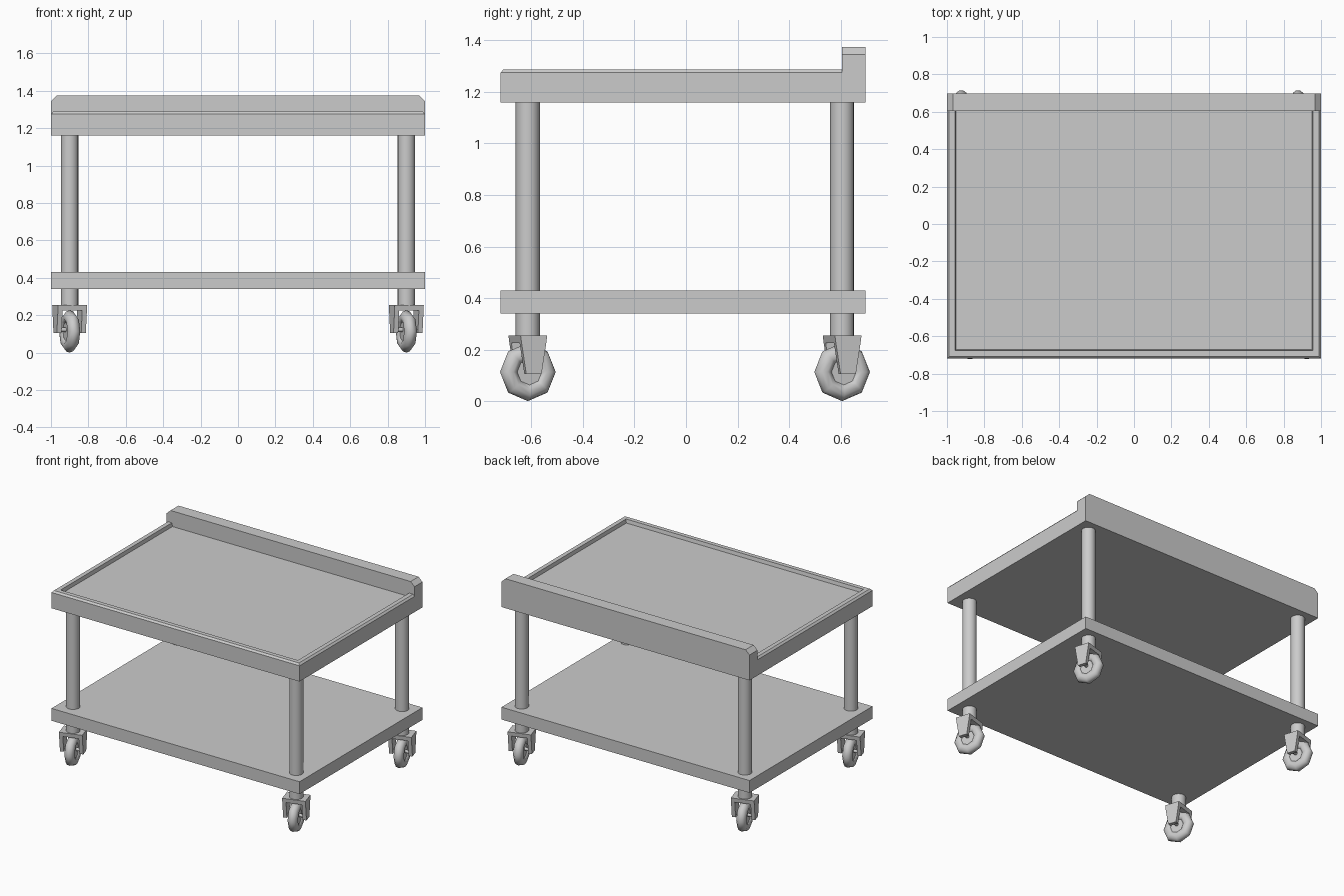
import bpy, bmesh
from math import radians, pi, cos, sin
from mathutils import Matrix

if "Cube" in bpy.data.objects:
    bpy.data.objects.remove(bpy.data.objects["Cube"])


def finish(bm, name, smooth=None):
    bmesh.ops.recalc_face_normals(bm, faces=bm.faces)
    me = bpy.data.meshes.new(name)
    bm.to_mesh(me)
    bm.free()
    ob = bpy.data.objects.new(name, me)
    bpy.context.collection.objects.link(ob)
    if smooth:
        bpy.ops.object.select_all(action='DESELECT')
        ob.select_set(True)
        bpy.context.view_layer.objects.active = ob
        bpy.ops.object.shade_smooth_by_angle(angle=radians(smooth))
    return ob


def loft(bm, rings):
    """Bridge a list of point rings and cap both ends."""
    vs = [[bm.verts.new(p) for p in r] for r in rings]
    n = len(vs[0])
    for a, b in zip(vs, vs[1:]):
        for i in range(n):
            j = (i + 1) % n
            bm.faces.new((a[i], a[j], b[j], b[i]))
    bm.faces.new(vs[0][::-1])
    bm.faces.new(vs[-1])


def rect(x0, x1, y0, y1, z):
    return [(x0, y0, z), (x1, y0, z), (x1, y1, z), (x0, y1, z)]


# Worktop: raised bevelled rim around a sunken tray
Y0, Y1, SPLASH = -0.72, 0.697, 0.605
bm = bmesh.new()
steps = [(0, 1.16), (0, 1.275), (0.012, 1.288), (0.043, 1.288), (0.048, 1.262)]
loft(bm, [rect(-1 + d, 1 - d, Y0 + d, SPLASH + 0.048 - d, z) for d, z in steps])
finish(bm, "worktop")

# Backsplash with clipped upper corners
bm = bmesh.new()
profile = [(-1, 1.16), (1, 1.16), (1, 1.345), (0.968, 1.375), (-0.968, 1.375), (-1, 1.345)]
loft(bm, [[(x, y, z) for x, z in profile] for y in (SPLASH, Y1)])
finish(bm, "backsplash")

# Lower shelf
bm = bmesh.new()
loft(bm, [rect(-1, 1, Y0, Y1, 0.34), rect(-1, 1, Y0, Y1, 0.43)])
finish(bm, "lower_shelf")


def leg(x, y, name):
    bm = bmesh.new()
    bmesh.ops.create_cone(bm, cap_ends=True, segments=16, radius1=0.047, radius2=0.047,
                          depth=0.93, matrix=Matrix.Translation((x, y, 0.715)))
    finish(bm, name, 40)


def fork(place, name):
    # Top plate and two tapered cheeks
    bm = bmesh.new()
    loft(bm, [rect(-0.081, 0.081, -0.05, 0.05, 0.225),
              rect(-0.081, 0.081, -0.054, 0.054, 0.255)])
    for s in (-1, 1):
        x0, x1 = sorted((s * 0.055, s * 0.081))
        loft(bm, [rect(x0, x1, -0.031, 0.031, 0.106),
                  rect(x0, x1, -0.05, 0.05, 0.225)])
    finish(bm, name).matrix_world = place


def wheel(place, name):
    # Eight-sided rounded tyre with a filled hub, plus an axle
    bm = bmesh.new()
    tyre = [(-0.022, 0.05)]
    for i in range(9):
        a = -pi / 2 + (i - 4) * pi / 5.2 + pi / 2
        tyre.append((0.034 * sin(a), 0.077 + 0.036 * cos(a)))
    tyre.append((0.022, 0.05))
    loft(bm, [[(x, r * sin(k * pi / 4), 0.113 + r * cos(k * pi / 4)) for k in range(8)]
              for x, r in tyre])
    axle = Matrix.Translation((0, 0, 0.122)) @ Matrix.Rotation(pi / 2, 4, 'Y')
    bmesh.ops.create_cone(bm, cap_ends=True, segments=8, radius1=0.012, radius2=0.012,
                          depth=0.14, matrix=axle)
    finish(bm, name, 60).matrix_world = place


# Four legs, each on a slightly swivelled caster
for side, x in (("left", -0.9), ("right", 0.9)):
    for end, y in (("front", -0.614), ("rear", 0.606)):
        leg(x, y, f"{end}_{side}_leg")
        place = Matrix.Translation((x, y, 0)) @ Matrix.Rotation(radians(17), 4, 'Z')
        fork(place, f"{end}_{side}_caster_fork")
        wheel(place, f"{end}_{side}_caster_wheel")
